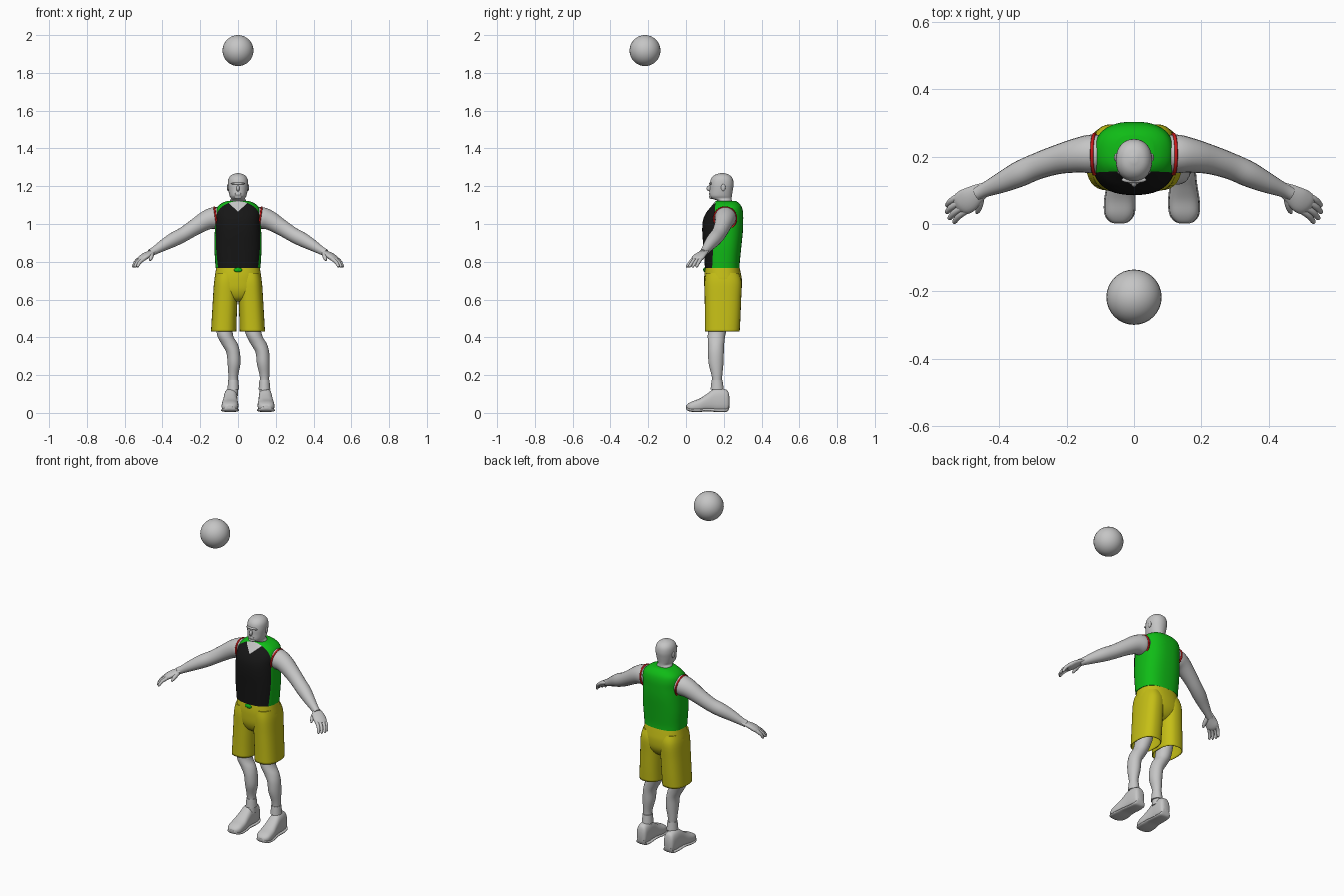
import bpy, bmesh, math
from mathutils import Vector

cube = bpy.data.objects.get("Cube")
if cube:
    bpy.data.objects.remove(cube)


def material(name, rgb):
    m = bpy.data.materials.new(name)
    m.use_nodes = True
    m.diffuse_color = (*rgb, 1)
    bsdf = next(n for n in m.node_tree.nodes if n.type == 'BSDF_PRINCIPLED')
    bsdf.inputs["Base Color"].default_value = (*rgb, 1)
    return m


GREY = material("pale grey", (0.56, 0.56, 0.56))
GREEN = material("jersey green", (0.005, 0.5, 0.008))
BLACK = material("panel black", (0.008, 0.008, 0.008))
YELLOW = material("shorts yellow", (0.56, 0.52, 0.008))
RED = material("trim red", (0.6, 0.01, 0.01))


def finish(name, bm, mats, angle=50):
    bmesh.ops.recalc_face_normals(bm, faces=bm.faces)
    mesh = bpy.data.meshes.new(name)
    bm.to_mesh(mesh)
    bm.free()
    for m in mats:
        mesh.materials.append(m)
    mesh.shade_smooth()
    mesh.set_sharp_from_angle(angle=math.radians(angle))
    ob = bpy.data.objects.new(name, mesh)
    bpy.context.collection.objects.link(ob)
    return ob


def spline(rows, steps=4):
    """Catmull-Rom interpolation of rows of numbers."""
    out = []
    for i in range(len(rows) - 1):
        quad = [rows[max(i - 1, 0)], rows[i], rows[i + 1], rows[min(i + 2, len(rows) - 1)]]
        for k in range(steps):
            t = k / steps
            out.append([0.5 * (2 * b + (c - a) * t + (2 * a - 5 * b + 4 * c - d) * t * t
                               + (3 * b - a - 3 * c + d) * t ** 3) for a, b, c, d in zip(*quad)])
    return out + [list(rows[-1])]


def loft_mesh(rings, n=2.0, seg=28, caps=(True, True)):
    """Skin (centre, u, v) superellipse rings into a surface."""
    bm = bmesh.new()
    power = lambda a: math.copysign(abs(a) ** (2 / n), a)
    loops = []
    for c, u, v in rings:
        angles = [math.tau * k / seg for k in range(seg)]
        loops.append([bm.verts.new(c + u * power(math.cos(a)) + v * power(math.sin(a))) for a in angles])
    for a, b in zip(loops, loops[1:]):
        for k in range(seg):
            j = (k + 1) % seg
            bm.faces.new((a[k], a[j], b[j], b[k]))
    for loop, cap in zip((loops[0], loops[-1]), caps):
        if cap:
            bm.faces.new(loop)
    return bm


def upright(rows, side=1):
    """Rows of z, centre x, half width, front y, back y."""
    return [(Vector((side * x, (f + b) / 2, z)), Vector((w, 0, 0)), Vector((0, (b - f) / 2, 0)))
            for z, x, w, f, b in spline(rows)]


def limb(name, rows, side=1, flat=1.0):
    """Rows of x, y, z, radius along a path; flat thins it vertically."""
    rows = spline(rows)
    pts = [Vector((side * r[0], r[1], r[2])) for r in rows]
    rings = []
    for i, p in enumerate(pts):
        t = (pts[min(i + 1, len(pts) - 1)] - pts[max(i - 1, 0)]).normalized()
        u = t.cross(Vector((0, 0, 1))).normalized()
        rings.append((p, u * rows[i][3], u.cross(t) * rows[i][3] * flat))
    return finish(name, loft_mesh(rings, seg=20), [GREY])


def blob(name, centre, size, mat=GREY, seg=24):
    bm = bmesh.new()
    bmesh.ops.create_uvsphere(bm, u_segments=seg, v_segments=seg // 2, radius=1)
    for v in bm.verts:
        v.co = Vector([a * s + c for a, s, c in zip(v.co, size, centre)])
    return finish(name, bm, [mat])


# Ball overhead
blob("ball", (0, -0.217, 1.918), (0.082,) * 3, seg=32)

# Head and neck
head = [(1.04, 0, .06, .15, .26), (1.09, 0, .05, .155, .25), (1.122, 0, .043, .165, .243),
        (1.135, 0, .038, .135, .242), (1.15, 0, .045, .124, .243), (1.18, 0, .051, .125, .248),
        (1.21, 0, .054, .126, .252), (1.24, 0, .05, .133, .247), (1.26, 0, .034, .153, .229),
        (1.269, 0, .008, .182, .202)]
finish("head", loft_mesh(upright(head), 2.15), [GREY])
blob("nose", (0, .124, 1.188), (.009, .015, .015))
blob("brow", (0, .131, 1.214), (.037, .010, .007))
blob("lips", (0, .127, 1.16), (.018, .006, .006))
blob("chin", (0, .134, 1.143), (.022, .012, .010))

# Jersey, cut along panel and neckline edges
jersey = [(.768, 0, .119, .1, .284), (.8, 0, .121, .098, .285), (.88, 0, .125, .092, .293),
          (.96, 0, .123, .086, .301), (1.02, 0, .12, .09, .303), (1.06, 0, .119, .107, .302),
          (1.09, 0, .109, .131, .295), (1.11, 0, .086, .147, .281), (1.122, 0, .058, .157, .264)]
bm = loft_mesh(upright(jersey), 2.5, 48)
NECK, SLOPE = 1.066, 0.9
cuts = [((0, .15, 1), (0, 1, -.05)), ((0, 0, NECK), (SLOPE, 0, -1)), ((0, 0, NECK), (-SLOPE, 0, -1))]
for co, no in cuts:
    bmesh.ops.bisect_plane(bm, geom=bm.verts[:] + bm.edges[:] + bm.faces[:], plane_co=co, plane_no=no)
for f in bm.faces:
    c = f.calc_center_median()
    if c.y - .05 * (c.z - 1) < .15:
        f.material_index = 2 if c.z > NECK + SLOPE * abs(c.x) else 1
finish("jersey", bm, [GREEN, BLACK, GREY])

# Shorts: seat, then two open legs
seat = [(.785, 0, .113, .106, .28), (.74, 0, .12, .098, .29), (.7, 0, .125, .096, .296),
        (.65, 0, .122, .099, .292), (.61, 0, .08, .115, .27), (.59, 0, .04, .14, .24)]
finish("shorts_seat", loft_mesh(upright(seat), 2.4, 40), [YELLOW])
shorts_leg = [(.74, .062, .055, .105, .28), (.69, .064, .063, .098, .295), (.6, .068, .065, .099, .292),
              (.5, .073, .066, .1, .288), (.43, .076, .067, .1, .284)]
blob("drawstring", (0, .098, .757), (.022, .007, .012), GREEN)

# Left and right limbs; the stance leans both feet towards +x
for side, label in ((1, "left"), (-1, "right")):
    leg = finish(label + "_shorts_leg", loft_mesh(upright(shorts_leg, side), 2.5, 32, (True, False)), [YELLOW])
    solid = leg.modifiers.new("cloth", 'SOLIDIFY')
    solid.thickness = .004

    foot = .142 if side == 1 else -.036
    ankle = .14 if side == 1 else -.025
    calf = .134 if side == 1 else -.021
    knee = .086 if side == 1 else -.068
    shin = [(.6, side * .07, .055, .12, .25), (.48, side * .072, .046, .12, .225),
            (.41, knee, .042, .115, .208), (.365, (knee + calf) / 2, .043, .117, .202),
            (.32, calf - .005, .036, .117, .2), (.26, calf, .034, .12, .198),
            (.2, ankle, .026, .135, .192), (.16, ankle, .024, .139, .19), (.09, ankle, .026, .135, .195)]
    finish(label + "_leg", loft_mesh(upright(shin), 2), [GREY])
    sock = [(.125, ankle, .031, .13, .2), (.16, ankle, .028, .134, .195), (.174, ankle, .027, .136, .193)]
    finish(label + "_sock", loft_mesh(upright(sock), 2), [GREY])

    # Shoe stations: y, half width, bottom z, top z
    shoe = [(.23, .016, .03, .085), (.22, .03, .008, .118), (.185, .035, .004, .13), (.145, .036, .006, .125),
            (.11, .039, .008, .1), (.07, .044, .005, .075), (.03, .042, .006, .06), (.008, .027, .012, .046),
            (.001, .008, .022, .034)]
    for part, top, grow in (("shoe", 1, 0), ("sole", 0, .003)):
        rings = []
        for y, w, low, high in spline(shoe):
            high = high if top else low + .018
            x = foot + side * (.005 - .03 * (y - .1))
            rings.append((Vector((x, y, (low + high) / 2)), Vector((w + grow, 0, 0)),
                          Vector((0, 0, (high - low) / 2))))
        finish(label + "_" + part, loft_mesh(rings, 2.6), [GREY])

    # Arm, palm, fingers and thumb
    limb(label + "_arm", [(.075, .21, 1.035, .05), (.125, .208, 1.032, .057), (.17, .203, 1.018, .051),
                          (.23, .19, .982, .043), (.29, .17, .944, .039), (.34, .148, .918, .038),
                          (.39, .124, .89, .031), (.44, .102, .86, .022), (.465, .09, .847, .02)], side)
    limb(label + "_palm", [(.44, .104, .86, .02), (.465, .09, .847, .028), (.49, .072, .831, .036),
                           (.51, .06, .817, .035), (.522, .052, .808, .024)], side, .45)
    knuckles = [(.526, .078, .553, .056), (.522, .062, .554, .036), (.512, .048, .546, .018),
                (.5, .038, .532, .007)]
    for i, (x0, y0, x1, y1) in enumerate(knuckles):
        limb(f"{label}_finger_{i + 1}", [(x0 - .02, y0 + .01, .825, .009), (x0, y0, .814, .01),
                                         ((x0 + x1) / 2 + .004, (y0 + y1) / 2, .797, .009),
                                         (x1, y1, .775, .007), (x1 + .001, y1 - .001, .771, .003)], side)
    limb(label + "_thumb", [(.455, .085, .847, .012), (.458, .062, .832, .012), (.462, .043, .817, .009),
                            (.466, .032, .806, .004)], side)
    blob(label + "_ear", (side * .053, .197, 1.193), (.006, .012, .018))

    # Red armhole trim
    bpy.ops.mesh.primitive_torus_add(location=(side * .117, .207, 1.03), rotation=(0, side * math.radians(98), 0),
                                     major_radius=.059, minor_radius=.005, major_segments=40, minor_segments=8)
    trim = bpy.context.object
    trim.name = label + "_armhole_trim"
    trim.data.materials.append(RED)
    trim.data.shade_smooth()
